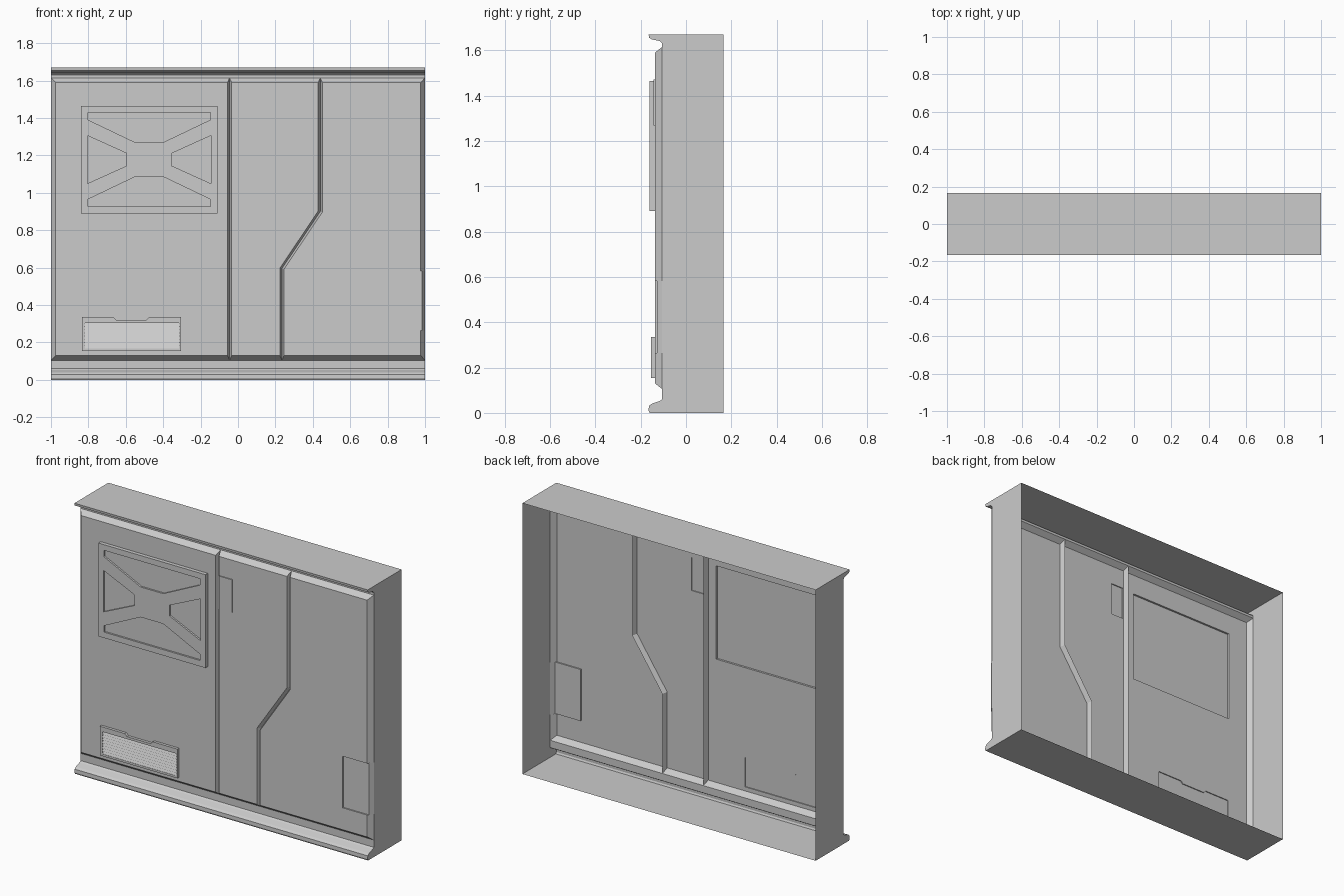
import bpy, bmesh
from mathutils import Vector
from mathutils.geometry import tessellate_polygon

if "Cube" in bpy.data.objects:
    bpy.data.objects.remove(bpy.data.objects["Cube"])

FACE, DEEP = -0.137, -0.105      # panel surface and groove bottom
CENTRE = Vector((0, 0.12, 0.83))


def rect(x0, x1, z0, z1):
    return [(x0, z0), (x1, z0), (x1, z1), (x0, z1)]


def fill(loops, y):
    """Flat facing sheet with holes; loops[0] is the outline."""
    pts = [p for l in loops for p in l]
    tris = tessellate_polygon([[Vector((x, z, 0)) for x, z in l] for l in loops])
    return [[(pts[i][0], y, pts[i][1]) for i in t] for t in tris]


def strip(a, ya, b, yb, skip=()):
    """Band of quads joining two closed loops."""
    out = []
    for i in range(len(a)):
        if i in skip:
            continue
        j = (i + 1) % len(a)
        out.append([(a[i][0], ya, a[i][1]), (a[j][0], ya, a[j][1]),
                    (b[j][0], yb, b[j][1]), (b[i][0], yb, b[i][1])])
    return out


def build(name, faces):
    bm = bmesh.new()
    for f in faces:
        bm.faces.new([bm.verts.new(p) for p in f])
    bmesh.ops.remove_doubles(bm, verts=bm.verts, dist=1e-5)
    bmesh.ops.dissolve_degenerate(bm, edges=bm.edges, dist=1e-6)
    bmesh.ops.recalc_face_normals(bm, faces=bm.faces)
    if sum(f.calc_area() * f.normal.dot(f.calc_center_median() - CENTRE) for f in bm.faces) < 0:
        bmesh.ops.reverse_faces(bm, faces=bm.faces)
    me = bpy.data.meshes.new(name)
    bm.to_mesh(me)
    bm.free()
    ob = bpy.data.objects.new(name, me)
    bpy.context.collection.objects.link(ob)
    return ob


# Casing: floor lip, cornice lip and side walls, open at the back
bottom = [(0.165, 0), (-0.16, 0), (-0.165, 0.01), (-0.164, 0.03), (-0.152, 0.04),
          (-0.115, 0.053), (DEEP, 0.06), (DEEP, 0.105)]
top = [(DEEP, 1.615), (DEEP, 1.63), (-0.115, 1.641), (-0.15, 1.648), (-0.163, 1.655),
       (-0.165, 1.67), (0.165, 1.67)]
casing = []
for prof in (bottom, top):
    for (y0, z0), (y1, z1) in zip(prof, prof[1:]):
        casing.append([(-1, y0, z0), (1, y0, z0), (1, y1, z1), (-1, y1, z1)])
side = bottom + top
tris = tessellate_polygon([[Vector((y, z, 0)) for y, z in side]])
for x in (-1, 1):
    casing += [[(x, *side[i]) for i in t] for t in tris]
build("casing", casing)

# Outlines of the fittings
frame = rect(-0.84, -0.11, 0.89, 1.465)
vent = [(-0.835, 0.155), (-0.305, 0.155), (-0.305, 0.335), (-0.475, 0.335),
        (-0.49, 0.32), (-0.65, 0.32), (-0.665, 0.335), (-0.835, 0.335)]
tag = rect(-0.03, 0.058, 1.268, 1.472)

# Left panel
outer = rect(-1, -0.045, 0.105, 1.615)
inner = rect(-0.975, -0.056, 0.13, 1.59)
build("left_panel", strip(outer, DEEP, inner, FACE) + fill([inner, frame, vent], FACE))

# Middle panel, stepped along the slanted groove
outer = [(-0.045, 0.105), (0.235, 0.105), (0.235, 0.595), (0.44, 0.9), (0.44, 1.615), (-0.045, 1.615)]
inner = [(-0.034, 0.13), (0.224, 0.13), (0.224, 0.598), (0.429, 0.903), (0.429, 1.59), (-0.034, 1.59)]
build("middle_panel", strip(outer, DEEP, inner, FACE) + fill([inner, tag], FACE))

# Right panel, with a cut-out at its edge
z0, z1 = 0.265, 0.583
outer = [(0.235, 0.105), (1, 0.105), (1, z0), (1, z1), (1, 1.615), (0.44, 1.615), (0.44, 0.9), (0.235, 0.595)]
inner = [(0.246, 0.13), (0.977, 0.13), (0.977, z0), (0.977, z1), (0.977, 1.59), (0.451, 1.59),
         (0.451, 0.897), (0.246, 0.592)]
notched = inner[:3] + [(0.81, z0), (0.81, z1)] + inner[3:]
build("right_panel", strip(outer, DEEP, inner, FACE, skip=(2,)) + fill([notched], FACE))

# Sunken corner plate that wraps round the right edge
plate = rect(0.81, 0.985, z0, z1)
build("sunken_plate", fill([plate], -0.129)
      + strip(rect(0.81, 0.977, z0, z1), FACE, plate, -0.129, skip=(1,))
      + [[(0.985, -0.129, z0), (1, DEEP, z0), (1, DEEP, z1), (0.985, -0.129, z1)]])

# Small raised plate
build("small_plate", strip(tag, FACE, tag, -0.143) + fill([tag], -0.143))

# Raised frame with four pockets, mirrored about its centre
cx, cz = -0.475, 1.178
wide = [(-0.328, 0.252), (0.328, 0.252), (0.328, 0.213), (0.077, 0.093), (-0.077, 0.093), (-0.328, 0.213)]
tall = [(-0.33, 0.128), (-0.12, 0.033), (-0.12, -0.033), (-0.33, -0.128)]
pockets = [[(cx + x, cz + s * z) for x, z in wide] for s in (1, -1)]
pockets += [[(cx + s * x, cz + z) for x, z in tall] for s in (1, -1)]
faces = strip(frame, FACE, frame, -0.16) + fill([frame] + pockets, -0.16)
for p in pockets:
    faces += strip(p, -0.16, p, -0.149)
build("raised_frame", faces)
build("frame_backing", fill([frame], -0.149))

# Vent surround and backing
opening = rect(-0.818, -0.315, 0.168, 0.305)
build("vent_surround", strip(vent, FACE, vent, -0.154) + fill([vent, opening], -0.154)
      + strip(opening, -0.154, opening, -0.143))
build("vent_backing", fill([vent], -0.143))

# Sloping louvres
n = 8
step = (0.305 - 0.168) / n
louvres = []
for i in range(n):
    a = 0.168 + i * step
    for (ya, za), (yb, zb) in (((-0.152, a), (-0.144, a + step)), ((-0.144, a + step), (-0.152, a + step))):
        if i == n - 1 and za == zb:
            continue
        louvres.append([(-0.818, ya, za), (-0.315, ya, za), (-0.315, yb, zb), (-0.818, yb, zb)])
build("vent_louvres", louvres)
